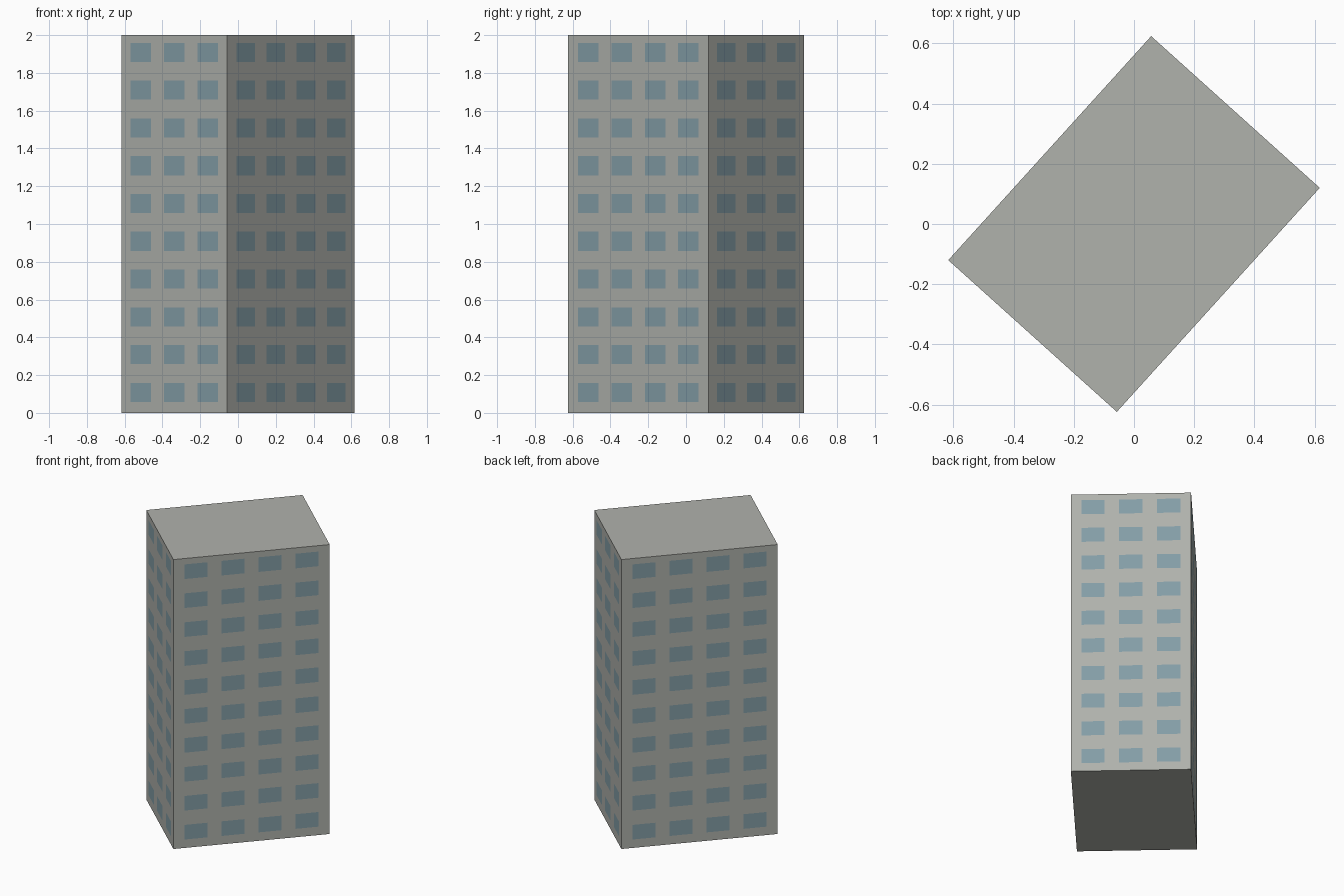
import bpy, bmesh
from mathutils import Vector

cube = bpy.data.objects.get("Cube")
if cube:
    bpy.data.objects.remove(cube, do_unlink=True)


def make_material(name, rgb):
    mat = bpy.data.materials.new(name)
    mat.use_nodes = True
    color = (*rgb, 1.0)
    mat.diffuse_color = color
    mat.node_tree.nodes["Principled BSDF"].inputs["Base Color"].default_value = color
    return mat


def cuts(length, centres, size):
    """Break positions along an edge: every second span is a window."""
    out = [0.0]
    for c in centres:
        out += [c - size / 2, c + size / 2]
    return out + [length]


HEIGHT, FLOORS, FLOOR_STEP = 2.0, 10, 0.2
WINDOW_W, WINDOW_H, PITCH = 0.147, 0.101, 0.238
SILL = 0.058
footprint = [(-0.617, -0.12), (-0.057, -0.624), (0.617, 0.12), (0.057, 0.624)]
columns = [3, 4, 3, 4]

bm = bmesh.new()
z_cuts = cuts(HEIGHT, [SILL + WINDOW_H / 2 + i * FLOOR_STEP for i in range(FLOORS)], WINDOW_H)

# Walls with flush window panes
for i, count in enumerate(columns):
    a = Vector((*footprint[i], 0))
    b = Vector((*footprint[(i + 1) % 4], 0))
    length = (b - a).length
    along = (b - a) / length
    centres = [length / 2 + (k - (count - 1) / 2) * PITCH for k in range(count)]
    u_cuts = cuts(length, centres, WINDOW_W)
    grid = [[bm.verts.new(a + along * u + Vector((0, 0, z))) for u in u_cuts] for z in z_cuts]
    for r in range(len(z_cuts) - 1):
        for c in range(len(u_cuts) - 1):
            face = bm.faces.new((grid[r][c], grid[r][c + 1], grid[r + 1][c + 1], grid[r + 1][c]))
            face.material_index = int(r % 2 == 1 and c % 2 == 1)

bmesh.ops.remove_doubles(bm, verts=bm.verts, dist=0.0001)

# Flat roof and floor close the open ends
bmesh.ops.holes_fill(bm, edges=[e for e in bm.edges if e.is_boundary], sides=0)
bmesh.ops.recalc_face_normals(bm, faces=bm.faces)

mesh = bpy.data.meshes.new("tower_block")
bm.to_mesh(mesh)
bm.free()
mesh.materials.append(make_material("concrete_grey", (0.434, 0.445, 0.413)))
mesh.materials.append(make_material("window_blue", (0.231, 0.342, 0.386)))
tower = bpy.data.objects.new("tower_block", mesh)
bpy.context.collection.objects.link(tower)
